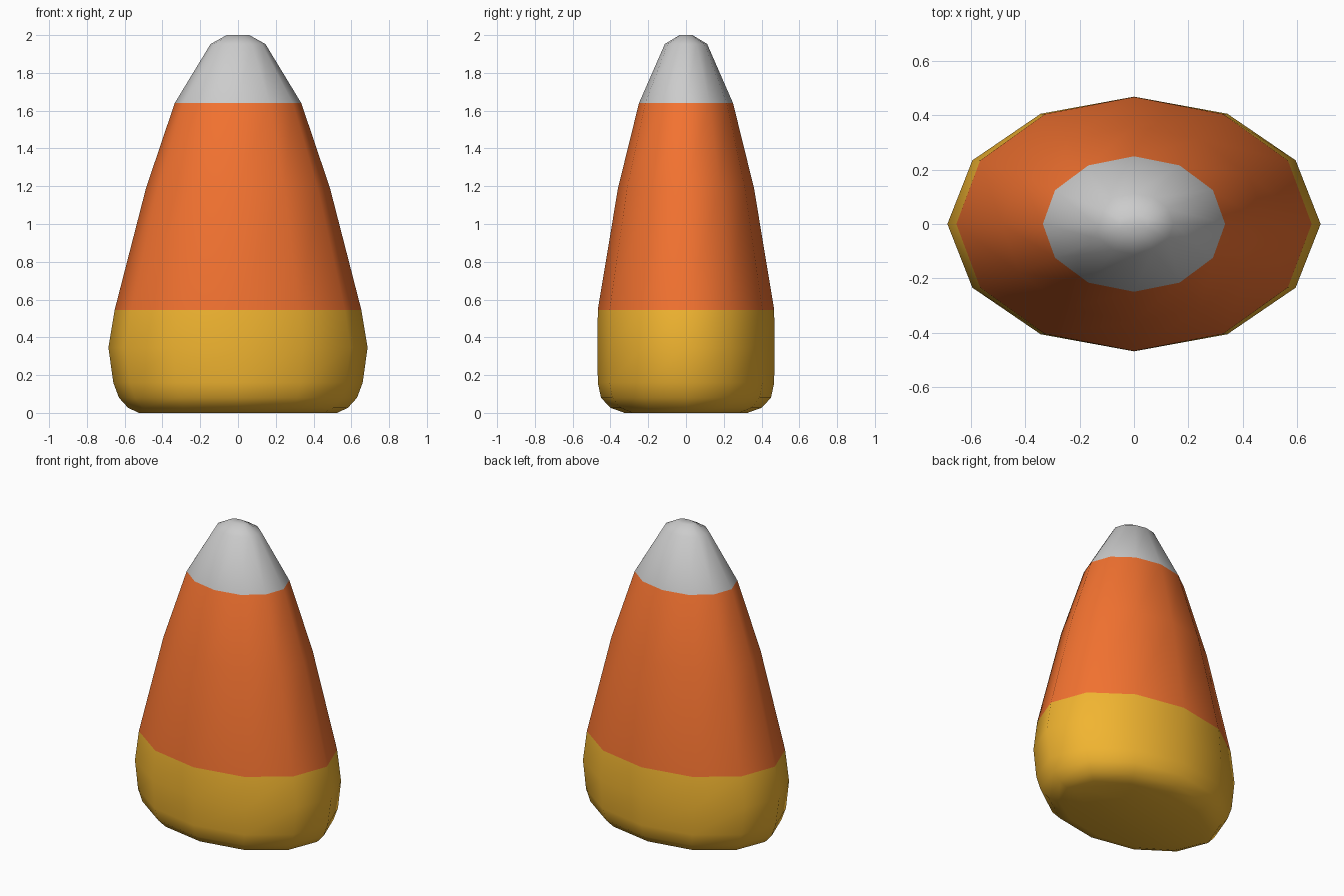
import bpy, bmesh, math

if "Cube" in bpy.data.objects:
    bpy.data.objects.remove(bpy.data.objects["Cube"])

SIDES = 12
# elliptical rings: height, half width, half depth
RINGS = [(0.0, 0.525, 0.325), (0.027, 0.582, 0.40), (0.08, 0.63, 0.45),
         (0.16, 0.66, 0.467), (0.345, 0.686, 0.468), (0.545, 0.653, 0.467),
         (1.19, 0.487, 0.36), (1.64, 0.335, 0.249), (1.953, 0.145, 0.112),
         (2.0, 0.06, 0.034)]


def material(name, color):
    m = bpy.data.materials.new(name)
    m.diffuse_color = (*color, 1)
    m.use_nodes = True
    m.node_tree.nodes["Principled BSDF"].inputs["Base Color"].default_value = m.diffuse_color
    return m


# candy body: lofted ellipses
bm = bmesh.new()
loops = []
for z, rx, ry in RINGS:
    loops.append([bm.verts.new((rx * math.cos(a), ry * math.sin(a), z))
                  for a in (i * math.tau / SIDES for i in range(SIDES))])
for k in range(len(loops) - 1):
    lo, hi = loops[k], loops[k + 1]
    for i in range(SIDES):
        j = (i + 1) % SIDES
        f = bm.faces.new((lo[i], lo[j], hi[j], hi[i]))
        # colour bands: yellow base, orange middle, pale tip
        f.material_index = 0 if k < 5 else 1 if k < 7 else 2
bm.faces.new(loops[0][::-1]).material_index = 0
bm.faces.new(loops[-1]).material_index = 2
for f in bm.faces:
    f.smooth = True

mesh = bpy.data.meshes.new("candy_body")
bm.to_mesh(mesh)
bm.free()
mesh.materials.append(material("yellow", (0.88, 0.46, 0.03)))
mesh.materials.append(material("orange", (0.9, 0.17, 0.03)))
mesh.materials.append(material("pale_tip", (0.6, 0.6, 0.6)))
body = bpy.data.objects.new("candy_body", mesh)
bpy.context.collection.objects.link(body)
